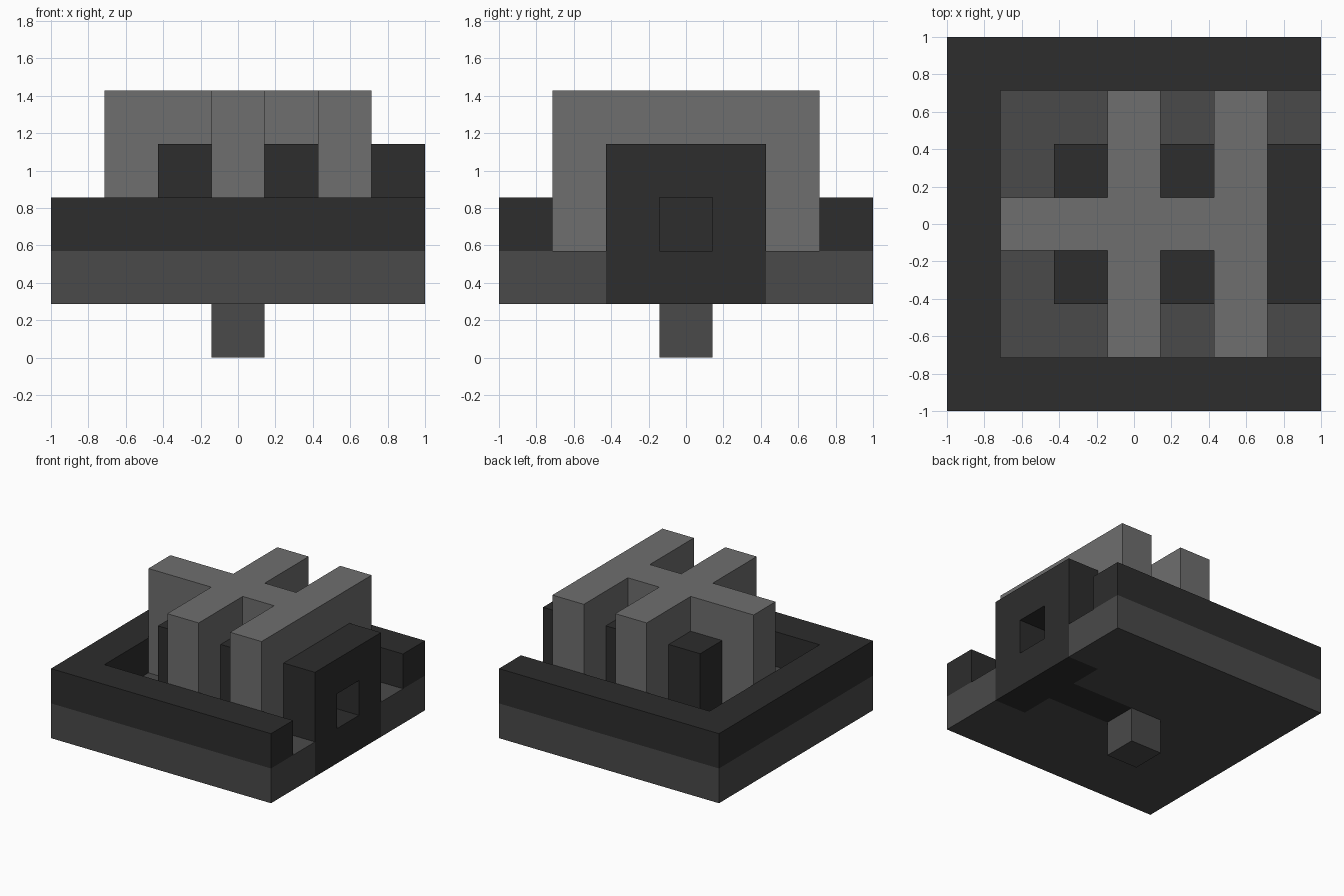
import bpy, bmesh, math
from mathutils import Vector

if "Cube" in bpy.data.objects:
    bpy.data.objects.remove(bpy.data.objects["Cube"])

U = 2 / 7  # one block; the model is a 7 x 7 x 5 block grid


def material(name, value):
    m = bpy.data.materials.new(name)
    m.diffuse_color = (value, value, value, 1)
    m.use_nodes = True
    m.node_tree.nodes["Principled BSDF"].inputs["Base Color"].default_value = m.diffuse_color
    return m


LIGHT = material("light grey", 0.156)
MID = material("mid grey", 0.068)
DARK = material("dark grey", 0.026)


def block(x, y, z):
    """Cells of a box, given as inclusive (first, last) ranges per axis."""
    return {(i, j, k) for i in range(x[0], x[1] + 1)
            for j in range(y[0], y[1] + 1) for k in range(z[0], z[1] + 1)}


# Hollow dark chamber with a doorway on the right and a path leading inwards
hollow = block((3, 6), (3, 3), (2, 2))
path = block((4, 5), (3, 3), (1, 1))
doorway = block((6, 6), (2, 4), (1, 3)) - hollow
chamber = block((2, 5), (2, 4), (2, 3)) - hollow

# Mid grey slab with a pit in the middle, closed by the foot below
pit = block((3, 3), (3, 3), (1, 1))
slab = block((0, 6), (0, 6), (1, 1)) - path - doorway - pit
foot = block((3, 3), (3, 3), (0, 0))

# Low dark wall on three sides, open on the right
wall = block((0, 6), (0, 6), (2, 2)) - block((1, 6), (1, 5), (2, 2))

# Light ribs arching over the chamber, joined by a spine
ribs = block((3, 3), (1, 5), (2, 4)) | block((5, 5), (1, 5), (2, 4))
spine = block((1, 5), (3, 3), (2, 4))
ribs = ribs - chamber - hollow
spine = spine - chamber - hollow - ribs

parts = {
    "foot": (foot, MID), "base_slab": (slab, MID), "inner_path": (path, DARK),
    "low_wall": (wall, DARK), "chamber": (chamber, DARK),
    "doorway": (doorway, DARK), "cross_ribs": (ribs, LIGHT),
    "spine": (spine, LIGHT),
}
solid = set().union(*(cells for cells, _ in parts.values()))


def build(name, cells, mat):
    """Make the outer skin of a group of cells and merge its flat faces."""
    bm = bmesh.new()
    for cell in cells:
        centre = Vector(cell) + Vector((-3, -3, 0.5))
        for axis in range(3):
            for side in (-1, 1):
                n = Vector((0, 0, 0))
                n[axis] = side
                if tuple(int(c + d) for c, d in zip(cell, n)) in solid:
                    continue
                a = Vector((0, 0, 0))
                a[(axis + 1) % 3] = 0.5
                b = n.cross(a)
                corners = (a + b, b - a, -a - b, a - b)
                bm.faces.new([bm.verts.new((centre + n / 2 + c) * U) for c in corners])
    bmesh.ops.remove_doubles(bm, verts=bm.verts, dist=1e-4)
    bmesh.ops.dissolve_limit(bm, angle_limit=math.radians(1),
                             verts=bm.verts, edges=bm.edges)
    mesh = bpy.data.meshes.new(name)
    bm.to_mesh(mesh)
    bm.free()
    mesh.materials.append(mat)
    bpy.context.collection.objects.link(bpy.data.objects.new(name, mesh))


for name, (cells, mat) in parts.items():
    build(name, cells, mat)
